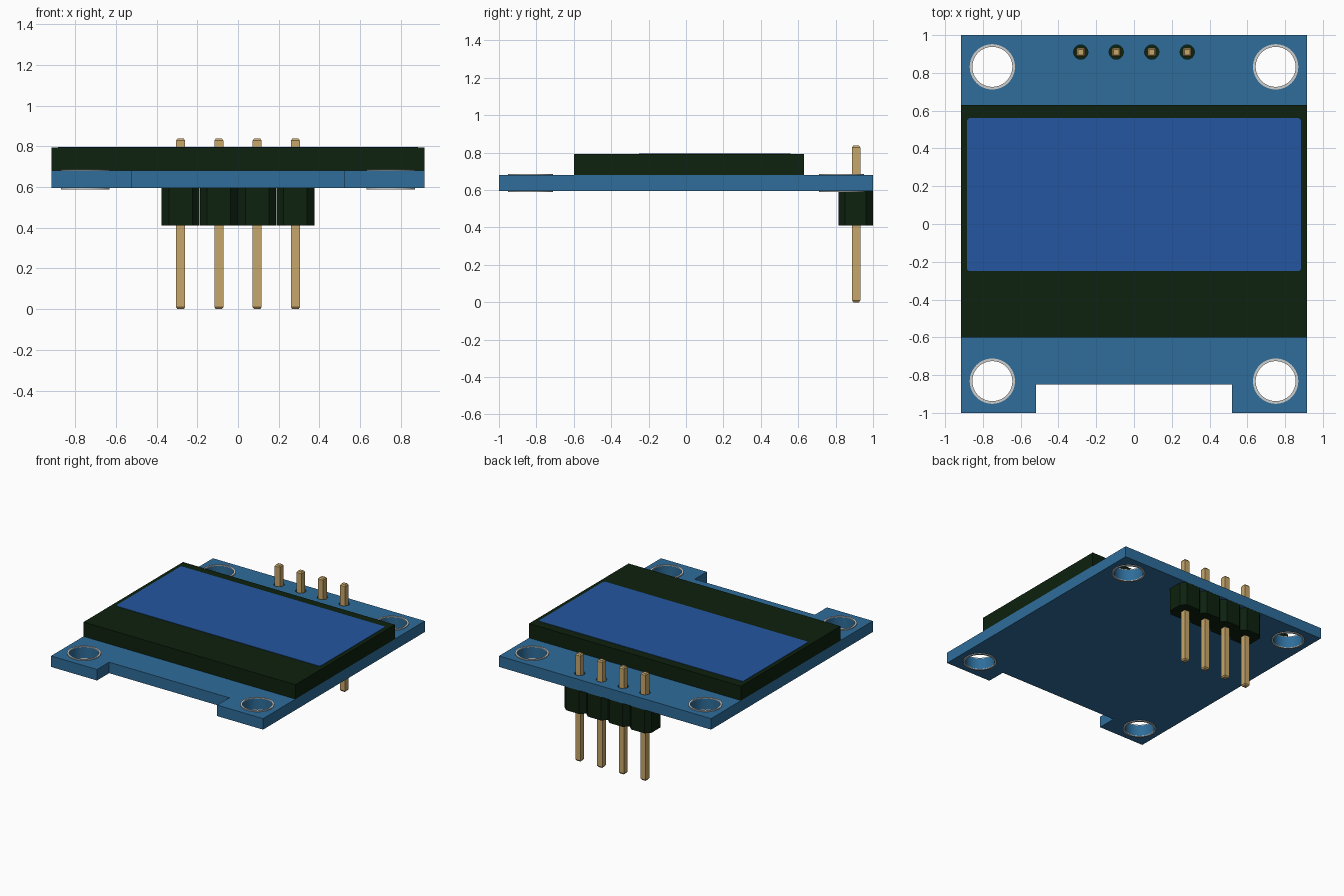
import bpy, bmesh, math

if "Cube" in bpy.data.objects:
    bpy.data.objects.remove(bpy.data.objects["Cube"])

def material(name, rgb):
    m = bpy.data.materials.new(name)
    lin = [(c / 255 / 12.92) if c < 11 else ((c / 255 + 0.055) / 1.055) ** 2.4 for c in rgb]
    m.diffuse_color = (*lin, 1)
    m.use_nodes = True
    m.node_tree.nodes["Principled BSDF"].inputs["Base Color"].default_value = m.diffuse_color
    return m

BLUE = material("board blue", (46, 109, 154))
SCREEN = material("screen blue", (35, 86, 160))
BLACK = material("dark plastic", (13, 33, 14))
GOLD = material("pin gold", (200, 167, 107))
SILVER = material("ring silver", (205, 205, 203))

def finish(bm, name, mat):
    bmesh.ops.recalc_face_normals(bm, faces=bm.faces)
    me = bpy.data.meshes.new(name)
    bm.to_mesh(me)
    bm.free()
    me.materials.append(mat)
    ob = bpy.data.objects.new(name, me)
    bpy.context.collection.objects.link(ob)
    return ob

def add_prism(bm, pts, z0, z1):
    face = bm.faces.new([bm.verts.new((x, y, z0)) for x, y in pts])
    ext = bmesh.ops.extrude_face_region(bm, geom=[face])
    top = [v for v in ext["geom"] if isinstance(v, bmesh.types.BMVert)]
    bmesh.ops.translate(bm, verts=top, vec=(0, 0, z1 - z0))

def prism(name, pts, z0, z1, mat):
    bm = bmesh.new()
    add_prism(bm, pts, z0, z1)
    return finish(bm, name, mat)

def circle(cx, cy, r, n):
    return [(cx + r * math.cos(2 * math.pi * i / n), cy + r * math.sin(2 * math.pi * i / n))
            for i in range(n)]

def chamfered(x0, x1, y0, y1, cx, cy):
    return [(x0 + cx, y0), (x1 - cx, y0), (x1, y0 + cy), (x1, y1 - cy),
            (x1 - cx, y1), (x0 + cx, y1), (x0, y1 - cy), (x0, y0 + cy)]

def smooth(ob):
    bpy.ops.object.select_all(action='DESELECT')
    ob.select_set(True)
    bpy.context.view_layer.objects.active = ob
    bpy.ops.object.shade_smooth_by_angle(angle=math.radians(30))

Z0, Z1 = 0.595, 0.681
HOLES = [(sx * 0.75, sy * 0.832) for sx in (-1, 1) for sy in (-1, 1)]
PINS = [-0.282, -0.094, 0.094, 0.282]
PIN_Y = 0.91

# Circuit board with a notch at the front edge
board = prism("circuit_board", [(-0.917, -1), (-0.52, -1), (-0.52, -0.85), (0.52, -0.85),
              (0.52, -1), (0.917, -1), (0.917, 1), (-0.917, 1)], Z0, Z1, BLUE)

# Mounting and pin holes
bm = bmesh.new()
for x, y in HOLES:
    add_prism(bm, circle(x, y, 0.106, 48), Z0 - 0.1, Z1 + 0.1)
for x in PINS:
    add_prism(bm, circle(x, PIN_Y, 0.038, 24), Z0 - 0.1, Z1 + 0.1)
cutter = finish(bm, "hole_cutter", BLUE)
cutter.hide_render = True
mod = board.modifiers.new("holes", 'BOOLEAN')
mod.operation, mod.solver, mod.object = 'DIFFERENCE', 'EXACT', cutter
bpy.context.view_layer.objects.active = board
bpy.ops.object.modifier_apply(modifier=mod.name)
bpy.data.objects.remove(cutter)
smooth(board)

# Metal rings above and below each mounting hole
bm = bmesh.new()
for x, y in HOLES:
    for z0, z1 in ((Z1, Z1 + 0.006), (Z0 - 0.006, Z0)):
        loops = [[bm.verts.new((px, py, z)) for px, py in circle(x, y, r, 48)]
                 for r, z in ((0.106, z0), (0.12, z0), (0.12, z1), (0.106, z1))]
        for k in range(4):
            a, b = loops[k], loops[(k + 1) % 4]
            for i in range(48):
                j = (i + 1) % 48
                bm.faces.new((a[i], a[j], b[j], b[i]))
smooth(finish(bm, "hole_rings", SILVER))

# Display body and its lit area
prism("display_body", [(-0.917, -0.6), (0.917, -0.6), (0.917, 0.63), (-0.917, 0.63)],
      Z1, 0.793, BLACK)
prism("display_screen", chamfered(-0.885, 0.885, -0.25, 0.56, 0.012, 0.012),
      0.791, 0.796, SCREEN)

# Pin header: one chamfered block per pin
bm = bmesh.new()
for x in PINS:
    add_prism(bm, chamfered(x - 0.0935, x + 0.0935, 0.815, 0.999, 0.036, 0.036), 0.411, Z0)
finish(bm, "header_blocks", BLACK)

# Square pins with tapered ends
bm = bmesh.new()
for x in PINS:
    rings = []
    for z, h in ((0, 0.015), (0.01, 0.022), (0.828, 0.022), (0.838, 0.015)):
        rings.append([bm.verts.new((x + sx * h, PIN_Y + sy * h, z))
                      for sx, sy in ((-1, -1), (1, -1), (1, 1), (-1, 1))])
    for a, b in zip(rings, rings[1:]):
        for i in range(4):
            j = (i + 1) % 4
            bm.faces.new((a[i], a[j], b[j], b[i]))
    bm.faces.new(rings[0])
    bm.faces.new(rings[-1])
finish(bm, "header_pins", GOLD)
